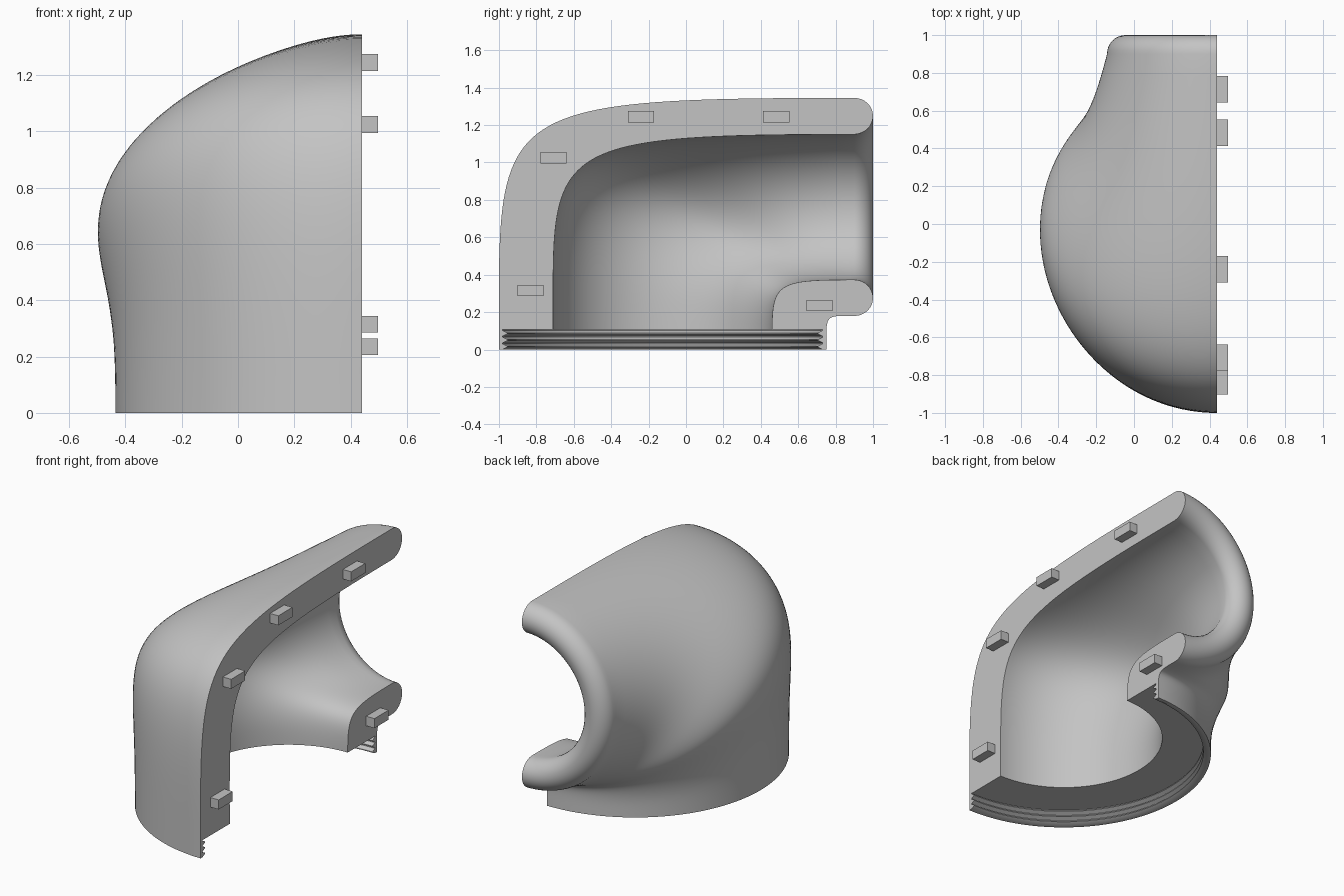
import bpy, bmesh, math
from mathutils import Vector

if "Cube" in bpy.data.objects:
    bpy.data.objects.remove(bpy.data.objects["Cube"])

CUT_X = 0.44       # plane of the flat joining face
BASE_Y = -0.125    # centre of the round base
SHELF_Z = 0.107    # depth of the threaded socket
BORE = 0.669       # inside width relative to outside width
STEPS, ARC = 48, 72

grey = bpy.data.materials.new("plain grey")
grey.use_nodes = True
grey.diffuse_color = (0.55, 0.55, 0.55, 1)
grey.node_tree.nodes["Principled BSDF"].inputs["Base Color"].default_value = (0.55, 0.55, 0.55, 1)


def bezier(points, t):
    a, b, c, d = (Vector(p) for p in points)
    s = 1 - t
    return a * s**3 + b * 3 * s * s * t + c * 3 * s * t * t + d * t**3


def b_spline(values, t):
    """Smooth curve over evenly spaced controls, reaching both ends."""
    ctrl = [2 * values[0] - values[1], *values, 2 * values[-1] - values[-2]]
    n = len(values) - 1
    i = min(int(t * n), n - 1)
    u = t * n - i
    p0, p1, p2, p3 = ctrl[i:i + 4]
    s = 1 - u
    return (p0 * s**3 + p1 * (3*u**3 - 6*u*u + 4) + p2 * (3*s**3 - 6*s*s + 4) + p3 * u**3) / 6


# Rails in (y, z): far and near side of the elbow, outside and inside
outer_far = [(-1, 0), (-1, 1.29), (-1.08, 1.345), (0.9, 1.345)]
outer_near = [(0.75, 0), (0.75, 0.19), (0.74, 0.18), (0.9, 0.18)]
inner_far = [(-0.71, SHELF_Z), (-0.71, 1.08), (-0.78, 1.15), (0.9, 1.15)]
inner_near = [(0.46, SHELF_Z), (0.46, 0.36), (0.5, 0.373), (0.9, 0.373)]
half_widths = [0.875, 0.877, 0.905, 0.933, 0.942, 0.922, 0.837, 0.685, 0.583]

# Each section is a half ellipse: far point, near point, half width
sections = []
for i in range(STEPS + 1):
    t = i / STEPS
    sections.append((bezier(outer_far, t), bezier(outer_near, t), b_spline(half_widths, t)))

# Rounded lip of the mouth
mouth_z, lip_r, lip = 0.762, 0.486, 0.097
for i in range(1, 16):
    a = math.pi * i / 16
    r, y = lip_r + lip * math.cos(a), 0.9 + 0.1 * math.sin(a)
    sections.append((Vector((y, mouth_z + r)), Vector((y, mouth_z - r)), r))

# Inner wall, back down to the socket shelf
for i in range(STEPS, -1, -1):
    t = i / STEPS
    sections.append((bezier(inner_far, t), bezier(inner_near, t), b_spline(half_widths, t) * BORE))

# Socket with thread ridges
teeth = 3
pitch = SHELF_Z / teeth
for i in range(teeth):
    top = SHELF_Z - i * pitch
    for r, drop in ((0.855, 0), (0.855, 0.15), (0.83, 0.5), (0.83, 0.65)):
        z = top - drop * pitch
        sections.append((Vector((BASE_Y - r, z)), Vector((BASE_Y + r, z)), r))
sections.append((Vector((BASE_Y - 0.855, 0)), Vector((BASE_Y + 0.855, 0)), 0.855))

bm = bmesh.new()
grid = []
for far, near, width in sections:
    mid, reach = (far + near) / 2, (far - near) / 2
    row = []
    for j in range(ARC + 1):
        a = math.pi * j / ARC
        p = mid + reach * math.cos(a)
        row.append(bm.verts.new((CUT_X - width * math.sin(a), p.x, p.y)))
    grid.append(row)
for i, row in enumerate(grid):
    following = grid[(i + 1) % len(grid)]
    for j in range(ARC):
        bm.faces.new((row[j], row[j + 1], following[j + 1], following[j]))
# Flat joining faces
for j in (0, ARC):
    bm.faces.new([row[j] for row in grid])
bmesh.ops.recalc_face_normals(bm, faces=bm.faces)
mesh = bpy.data.meshes.new("elbow_half")
bm.to_mesh(mesh)
bm.free()
mesh.materials.append(grey)
elbow = bpy.data.objects.new("elbow_half", mesh)
bpy.context.collection.objects.link(elbow)
bpy.context.view_layer.objects.active = elbow
elbow.select_set(True)
bpy.ops.object.shade_smooth_by_angle(angle=math.radians(35))

# Locating pegs on the joining face
pegs = [(-0.832, 0.315), (-0.708, 1.025), (-0.24, 1.245), (0.483, 1.245), (0.714, 0.235)]
for n, (y, z) in enumerate(pegs, 1):
    bpy.ops.mesh.primitive_cube_add(size=1, location=(CUT_X + 0.023, y, z))
    peg = bpy.context.object
    peg.name = f"locating_peg_{n}"
    peg.scale = (0.068, 0.14, 0.06)
    peg.data.materials.append(grey)
